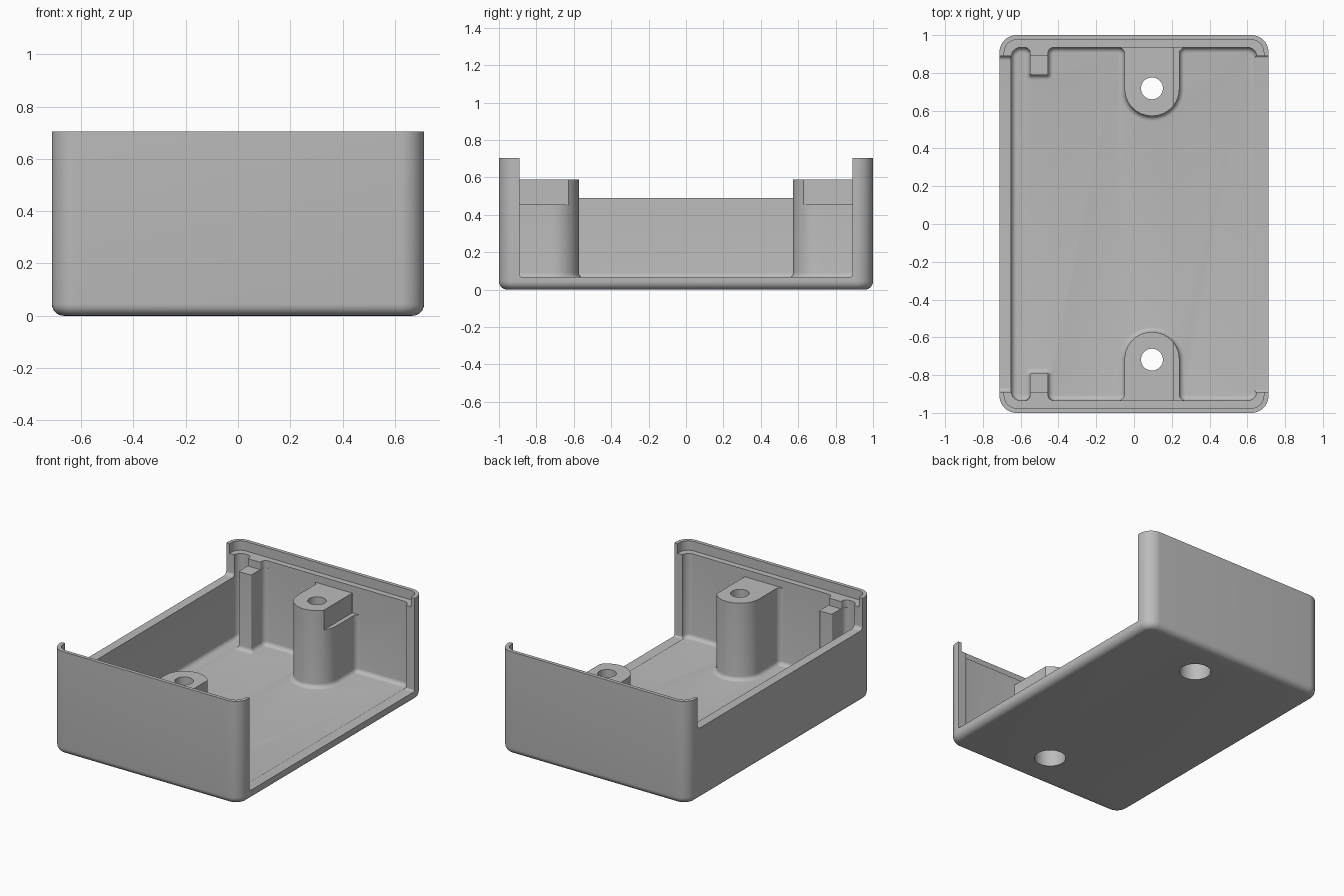
import bpy, bmesh, math
from mathutils import Matrix, Vector

cube = bpy.data.objects.get("Cube")
if cube:
    bpy.data.objects.remove(cube, do_unlink=True)

SEG = 10          # segments per rounded corner
FLOOR = 0.062
TOP = 0.705


def ring(corners, inset):
    """Rounded outline of a counter-clockwise polygon of (x, y, radius), moved inwards."""
    pts, n = [], len(corners)
    for i in range(n):
        p0, p, p1 = (Vector(corners[j % n][:2]) for j in (i - 1, i, i + 1))
        a, b = (p - p0).normalized(), (p1 - p).normalized()
        turn = 1 if a.cross(b) > 0 else -1
        r = corners[i][2] - turn * inset
        na, nb = Vector((-a.y, a.x)), Vector((-b.y, b.x))
        centre = p + inset * (na + nb) + r * turn * (na + nb)
        for k in range(SEG + 1):
            t = k / SEG * math.pi / 2
            pts.append(centre - turn * r * (na * math.cos(t) + nb * math.sin(t)))
    return pts


def solid(name, corners, layers):
    """Stack outlines at (height, inset) layers into a closed solid."""
    bm = bmesh.new()
    rings = [[bm.verts.new((p.x, p.y, z)) for p in ring(corners, d)] for z, d in layers]
    n = len(rings[0])
    for lo, hi in zip(rings, rings[1:]):
        for i in range(n):
            j = (i + 1) % n
            bm.faces.new((lo[i], lo[j], hi[j], hi[i]))
    bm.faces.new(rings[0][::-1])
    bm.faces.new(rings[-1])
    mesh = bpy.data.meshes.new(name)
    bm.to_mesh(mesh)
    bm.free()
    obj = bpy.data.objects.new(name, mesh)
    bpy.context.collection.objects.link(obj)
    return obj


def rounded_base(z, r, top, steps=6):
    """Layers of a solid whose bottom edge is rounded."""
    angles = [k / steps * math.pi / 2 for k in range(steps + 1)]
    return [(z + r * (1 - math.cos(a)), r * (1 - math.sin(a))) for a in angles] + [(top, 0)]


def box_outline(x0, x1, y0, y1, r):
    return [(x0, y0, r), (x1, y0, r), (x1, y1, r), (x0, y1, r)]


def cut(target, cutter):
    """Subtract a cutter, then discard it."""
    cutter.hide_render = True
    mod = target.modifiers.new("cut", "BOOLEAN")
    mod.operation, mod.solver, mod.object = "DIFFERENCE", "EXACT", cutter
    bpy.ops.object.select_all(action="DESELECT")
    bpy.context.view_layer.objects.active = target
    target.select_set(True)
    bpy.ops.object.modifier_apply(modifier=mod.name)
    bpy.data.objects.remove(cutter, do_unlink=True)


def window(name, x0, x1, sill, r):
    """Side opening between the end walls, rounded at the sill corners."""
    obj = solid(name, box_outline(-0.89, 0.89, sill, 1.0, r), [(x0, 0), (x1, 0)])
    obj.data.transform(Matrix(((0, 0, 1, 0), (1, 0, 0, 0), (0, 1, 0, 0), (0, 0, 0, 1))))
    return obj


def mirrored(half):
    return half + [(x, -y, r) for x, y, r in reversed(half)]


# Outer shell
case = solid("enclosure_case", box_outline(-0.712, 0.712, -1, 1, 0.09),
             rounded_base(0, 0.045, TOP))

# Interior outline, going round the screw bosses and guide posts
WALL = 0.935
right_corner, left_corner = [(0.65, WALL, 0.05)], [(-0.65, WALL, 0.05)]
boss = [(0.24, WALL, 0.035), (0.24, 0.572, 0.144),
        (-0.05, 0.572, 0.144), (-0.05, WALL, 0.035)]


def post(y, r):
    return [(-0.455, WALL, r), (-0.455, y, 0.008), (-0.55, y, 0.008), (-0.55, WALL, r)]


lower = mirrored(right_corner + boss + post(0.79, 0.035) + left_corner)
upper = mirrored(right_corner + post(0.89, 0.03) + left_corner)
cut(case, solid("cavity_cutter", lower, rounded_base(FLOOR, 0.028, 0.8)))
cut(case, solid("upper_cutter", upper, [(0.59, 0), (0.81, 0)]))

# Lid ledge inside the rim
cut(case, solid("ledge_cutter", box_outline(-0.687, 0.687, -0.975, 0.975, 0.066),
                [(0.64, 0), (0.82, 0)]))

# Open side on the left, lowered wall on the right
cut(case, window("open_side_cutter", 0.6, 0.8, FLOOR + 0.006, 0.012))
cut(case, window("low_wall_cutter", -0.8, -0.6, 0.49, 0.025))

for side in (-1, 1):
    # Notch on the boss flank
    y0, y1 = sorted((side * 0.55, side * WALL))
    cut(case, solid("notch_cutter", box_outline(0.21, 0.3, y0, y1, 0.001),
                    [(0.455, 0), (0.6, 0)]))
    # Screw hole with a wide counterbore from below
    for radius, z0, z1 in ((0.058, -0.1, 0.8), (0.1, -0.1, 0.45)):
        bpy.ops.mesh.primitive_cylinder_add(vertices=40, radius=radius, depth=z1 - z0,
                                            location=(0.095, side * 0.718, (z0 + z1) / 2))
        cut(case, bpy.context.object)

# Grey plastic
grey = bpy.data.materials.new("grey_plastic")
grey.use_nodes = True
colour = (0.5, 0.5, 0.5, 1)
grey.diffuse_color = colour
grey.node_tree.nodes["Principled BSDF"].inputs["Base Color"].default_value = colour
case.data.materials.clear()
case.data.materials.append(grey)
for poly in case.data.polygons:
    poly.material_index = 0

bpy.ops.object.select_all(action="DESELECT")
case.select_set(True)
bpy.context.view_layer.objects.active = case
bpy.ops.object.shade_smooth_by_angle(angle=math.radians(35))
